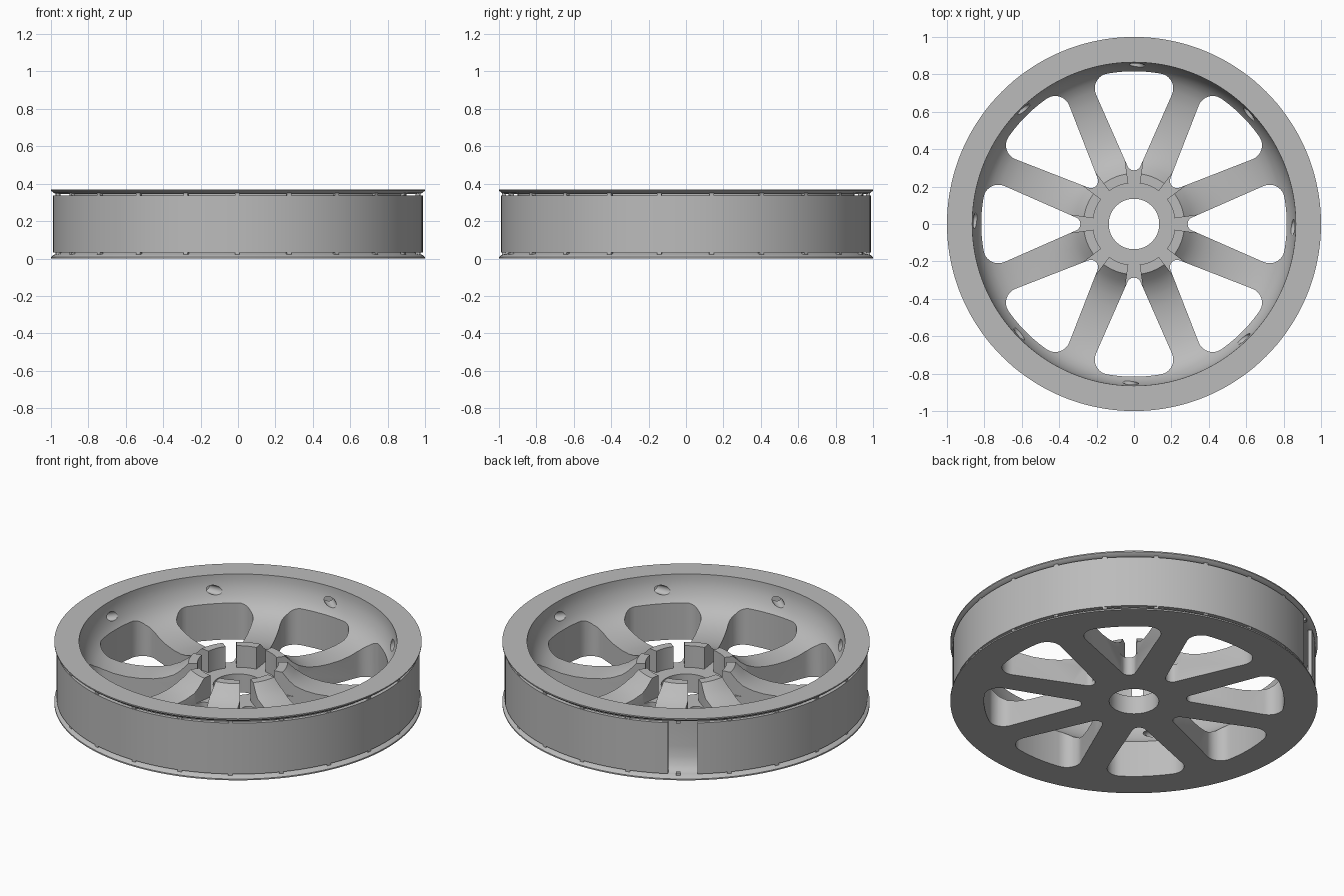
import bpy, bmesh, math
from math import sin, cos, radians, pi

cube = bpy.data.objects.get("Cube")
if cube:
    bpy.data.objects.remove(cube, do_unlink=True)

GREY = (0.5, 0.5, 0.5, 1)
mat = bpy.data.materials.new("plain grey")
mat.use_nodes = True
mat.diffuse_color = GREY
mat.node_tree.nodes["Principled BSDF"].inputs["Base Color"].default_value = GREY


def finish(name, bm):
    bmesh.ops.recalc_face_normals(bm, faces=bm.faces)
    mesh = bpy.data.meshes.new(name)
    bm.to_mesh(mesh)
    bm.free()
    mesh.materials.append(mat)
    obj = bpy.data.objects.new(name, mesh)
    bpy.context.collection.objects.link(obj)
    return obj


def revolve(bm, profile, start=0, sweep=360, steps=144):
    """Turn a closed (radius, height) profile about z."""
    full = sweep == 360
    rings = []
    for i in range(steps if full else steps + 1):
        a = radians(start + sweep * i / steps)
        rings.append([bm.verts.new((r * cos(a), r * sin(a), z)) for r, z in profile])
    n = len(profile)
    for i in range(steps):
        p, q = rings[i], rings[(i + 1) % len(rings)]
        for j in range(n):
            k = (j + 1) % n
            bm.faces.new((p[j], q[j], q[k], p[k]))
    if not full:
        bm.faces.new(rings[0])
        bm.faces.new(rings[-1])


def prism(bm, outline, low, high, turn):
    """Extrude a flat outline upward, turned about z."""
    c, s = cos(turn), sin(turn)
    bot, top = [[bm.verts.new((x * c - y * s, x * s + y * c, z)) for x, y in outline]
                for z in (low, high)]
    bm.faces.new(bot)
    bm.faces.new(top)
    n = len(outline)
    for i in range(n):
        j = (i + 1) % n
        bm.faces.new((bot[i], bot[j], top[j], top[i]))


def arc(cx, cy, r, a, b, n):
    return [(cx + r * cos(radians(a + (b - a) * i / n)),
             cy + r * sin(radians(a + (b - a) * i / n))) for i in range(n + 1)]


def cut(target, bm, name):
    cutter = finish(name, bm)
    cutter.hide_render = True
    mod = target.modifiers.new(name, "BOOLEAN")
    mod.operation, mod.solver, mod.object = "DIFFERENCE", "EXACT", cutter
    bpy.context.view_layer.objects.active = target
    bpy.ops.object.modifier_apply(modifier=name)
    bpy.data.objects.remove(cutter, do_unlink=True)


def smooth(obj):
    bpy.ops.object.select_all(action="DESELECT")
    obj.select_set(True)
    bpy.context.view_layer.objects.active = obj
    bpy.ops.object.shade_smooth_by_angle(angle=radians(32))


# Wheel body: flanges, outer channel, bowl, dished web and hub
outside = [(.135, 0), (1, 0), (1, .008), (.985, .02), (.965, .025)]
channel = [(.95, .03), (.925, .055), (.908, .1), (.9, .16), (.9, .345)]
rim_top = [(.965, .345), (.985, .35), (1, .363), (1, .37), (.865, .37)]
bowl = [(.864, .335), (.855, .295), (.84, .257), (.818, .22), (.785, .188),
        (.74, .162), (.68, .143), (.61, .132), (.53, .13), (.46, .136),
        (.4, .15), (.35, .172), (.31, .2)]
hub = [(.27, .24), (.22, .24), (.22, .11), (.135, .11)]
bm = bmesh.new()
revolve(bm, outside + channel + rim_top + bowl + hub)
body = finish("wheel_body", bm)

# Eight rounded windows between the spokes
corner = arc(.725, .13, .08, 113.5, 10.2, 10)
rim_side = arc(0, 0, .8166, 10.2, -10.2, 10)[1:-1]
mirrored = [(x, -y) for x, y in reversed(corner)]
tip = arc(.325, 0, .038, 246.5, 113.5, 12)
bm = bmesh.new()
for k in range(8):
    prism(bm, corner + rim_side + mirrored + tip, -.1, .5, k * pi / 4)
cut(body, bm, "window_cutter")

# Notches that split the hub collar into eight posts
bm = bmesh.new()
for k in range(8):
    prism(bm, [(.2, -.028), (.37, -.052), (.37, .052), (.2, .028)], .11, .5, k * pi / 4)
cut(body, bm, "notch_cutter")

# Slanted round holes from the bowl into the channel
bm = bmesh.new()
for k in range(8):
    slant = radians(50)
    ring = []
    for end in (-.09, .085):
        ring.append([])
        for i in range(20):
            t = 2 * pi * i / 20
            side, z = .026 * cos(t), .285 + .026 * sin(t)
            x = .865 + end * cos(slant) - side * sin(slant)
            y = end * sin(slant) + side * cos(slant)
            a = k * pi / 4
            ring[-1].append(bm.verts.new((x * cos(a) - y * sin(a), x * sin(a) + y * cos(a), z)))
    for loop in ring:
        bm.faces.new(loop)
    for i in range(20):
        j = (i + 1) % 20
        bm.faces.new((ring[0][i], ring[0][j], ring[1][j], ring[1][i]))
cut(body, bm, "hole_cutter")
smooth(body)

# Outer band with one open gap
bm = bmesh.new()
revolve(bm, [(.966, .032), (.988, .032), (.988, .338), (.966, .338)], 128.7, 350.6, 140)
smooth(finish("outer_band", bm))

# Small tabs joining the band to both flanges
bm = bmesh.new()
for k in range(22):
    for low, high in ((.015, .036), (.334, .353)):
        prism(bm, [(.962, -.012), (.984, -.012), (.984, .012), (.962, .012)],
              low, high, radians(8 + k * 360 / 22))
finish("band_tabs", bm)
